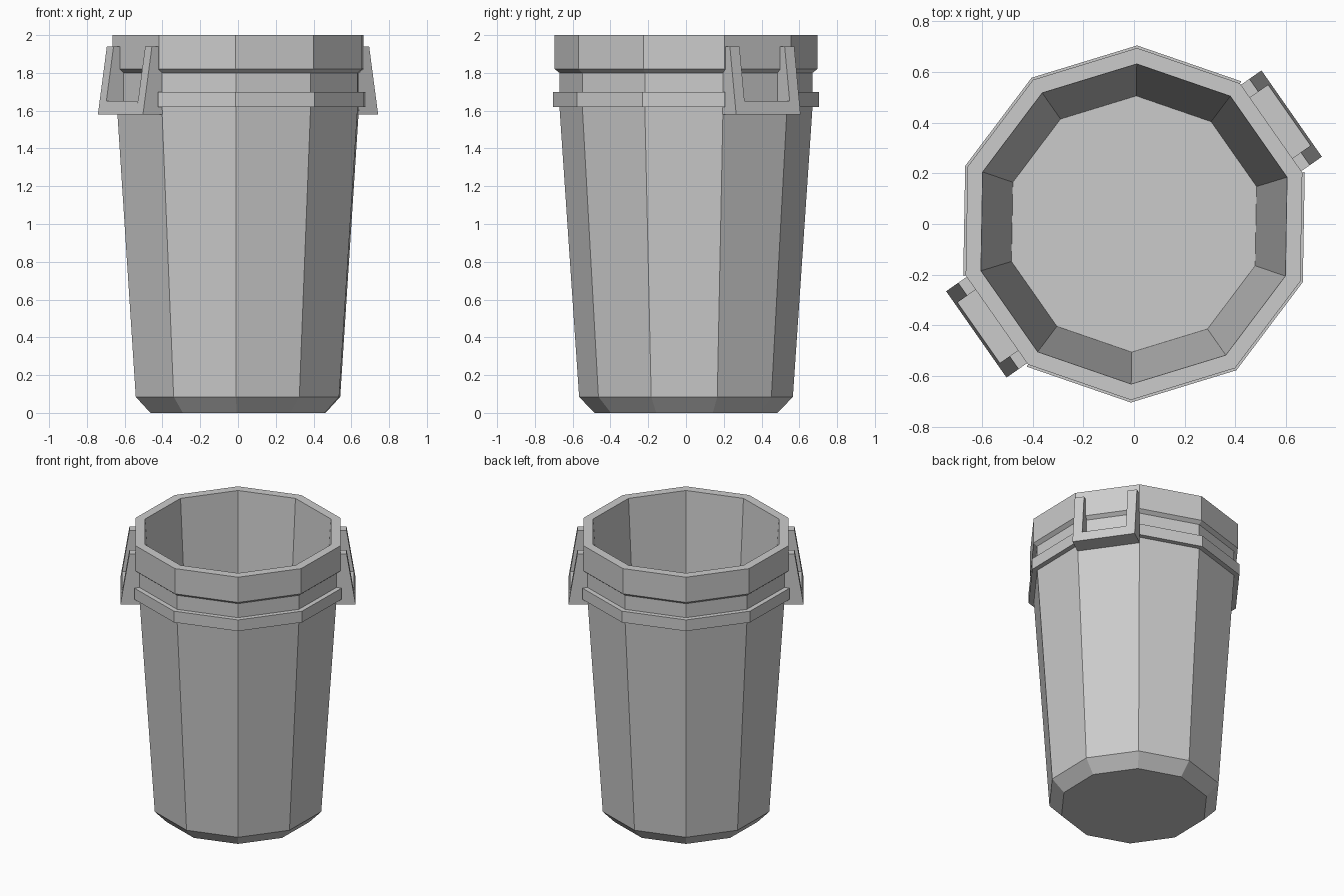
import bpy, bmesh
from math import cos, sin, radians

if "Cube" in bpy.data.objects:
    bpy.data.objects.remove(bpy.data.objects["Cube"])

SIDES = 10
TURN = radians(-1)            # slight twist of the ten-sided shape
STEP = radians(36)


def finish(name, bm):
    bmesh.ops.recalc_face_normals(bm, faces=bm.faces[:])
    mesh = bpy.data.meshes.new(name)
    bm.to_mesh(mesh)
    bm.free()
    ob = bpy.data.objects.new(name, mesh)
    bpy.context.collection.objects.link(ob)
    return ob


def polar(r, k, z):
    a = TURN + radians(18) + k * STEP
    return (r * cos(a), r * sin(a), z)


# Bucket: one closed profile, outside then inside, swept round ten sides
def bucket():
    profile = [(0.485, 0), (0.566, 0.085), (0.67, 1.62), (0.67, 1.80),
               (0.695, 1.82), (0.695, 2.0), (0.632, 2.0), (0.506, 0.09)]
    bm = bmesh.new()
    loops = [[bm.verts.new(polar(r, k, z)) for k in range(SIDES)] for r, z in profile]
    for a, b in zip(loops, loops[1:]):
        for k in range(SIDES):
            n = (k + 1) % SIDES
            bm.faces.new((a[k], a[n], b[n], b[k]))
    bm.faces.new(loops[0])
    bm.faces.new(loops[-1])
    return finish("bucket_body", bm)


# Raised band: four facets, leaving the handle facets bare
def band(name, start):
    section = [(0.65, 1.62), (0.705, 1.62), (0.705, 1.70), (0.65, 1.70)]
    bm = bmesh.new()
    loops = [[bm.verts.new(polar(r, start + k, z)) for r, z in section] for k in range(5)]
    for a, b in zip(loops, loops[1:]):
        for i in range(4):
            j = (i + 1) % 4
            bm.faces.new((a[i], a[j], b[j], b[i]))
    bm.faces.new(loops[0])
    bm.faces.new(loops[-1])
    return finish(name, bm)


# Handle bracket: side profiles (distance, height) extruded along the facet
def bracket(name, angle):
    post = [(0.605, 1.58), (0.76, 1.58), (0.702, 1.94), (0.65, 1.94)]
    bar = [(0.605, 1.58), (0.76, 1.58), (0.749, 1.65), (0.605, 1.65)]
    ca, sa = cos(angle), sin(angle)
    bm = bmesh.new()
    for prof, t0, t1 in ((post, -0.208, -0.146), (post, 0.146, 0.208), (bar, -0.146, 0.146)):
        ends = [[bm.verts.new((d * ca - t * sa, d * sa + t * ca, z)) for d, z in prof]
                for t in (t0, t1)]
        for i in range(4):
            j = (i + 1) % 4
            bm.faces.new((ends[0][i], ends[0][j], ends[1][j], ends[1][i]))
        for e in ends:
            bm.faces.new(e)
    return finish(name, bm)


bucket()
band("band_back", 1)
band("band_front", 6)
bracket("handle_right", radians(35))
bracket("handle_left", radians(215))
